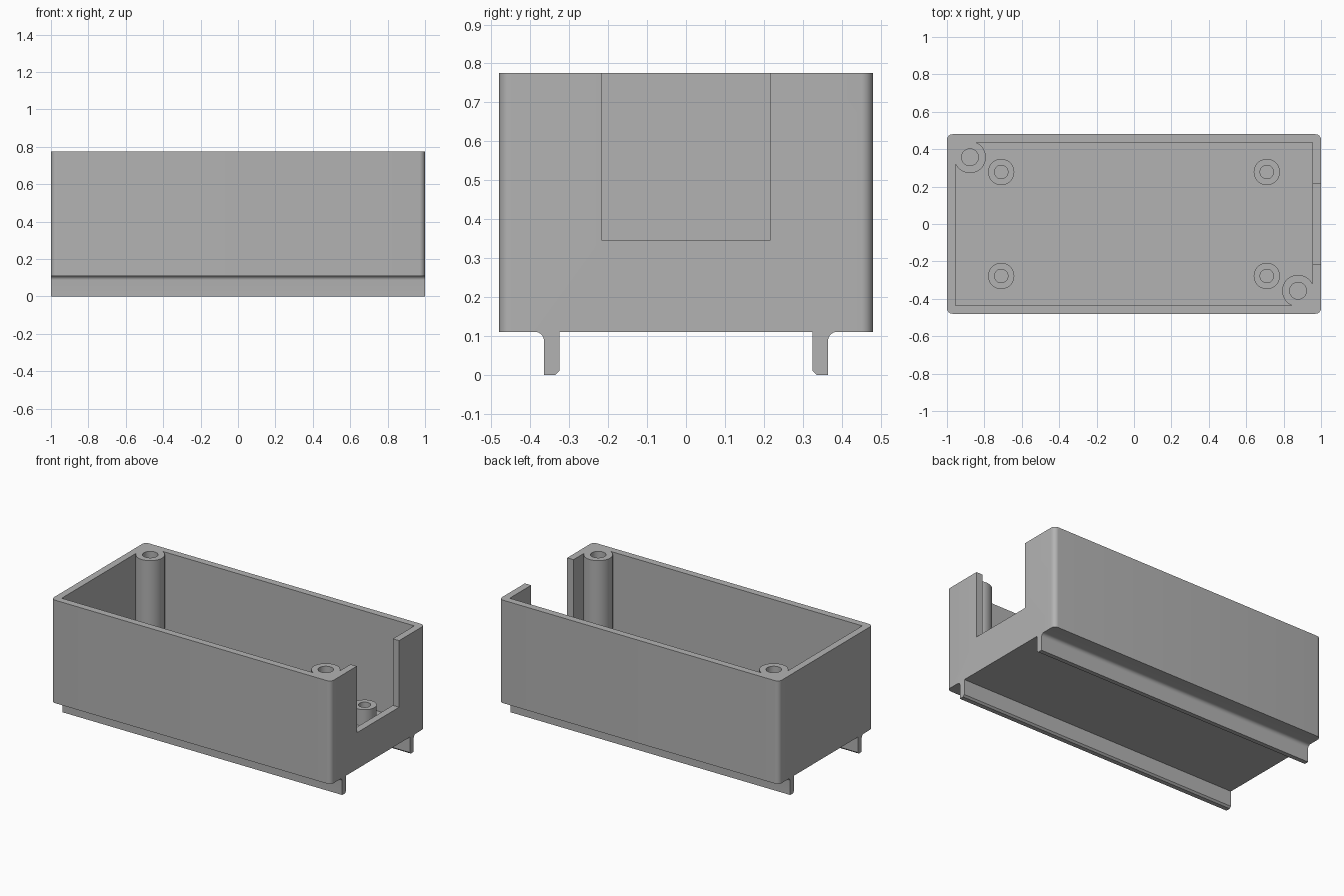
import bpy, bmesh
from math import sin, cos, pi, radians

if "Cube" in bpy.data.objects:
    bpy.data.objects.remove(bpy.data.objects["Cube"], do_unlink=True)

# Main dimensions
HALF_X, HALF_Y, TOP = 1.0, 0.48, 0.775
BASE, FLOOR, WALL = 0.11, 0.155, 0.045
POSTS = [(-0.877, 0.357), (0.877, -0.357)]

grey = bpy.data.materials.new("plain grey")
grey.use_nodes = True
grey.diffuse_color = (0.45, 0.45, 0.45, 1)
grey.node_tree.nodes["Principled BSDF"].inputs["Base Color"].default_value = grey.diffuse_color


def prism(name, points, depth):
    """Extrude a closed loop of 3D points along a vector."""
    bm = bmesh.new()
    face = bm.faces.new([bm.verts.new(p) for p in points])
    side = bmesh.ops.extrude_face_region(bm, geom=[face])["geom"]
    bmesh.ops.translate(bm, vec=depth, verts=[v for v in side if isinstance(v, bmesh.types.BMVert)])
    bmesh.ops.recalc_face_normals(bm, faces=bm.faces)
    mesh = bpy.data.meshes.new(name)
    bm.to_mesh(mesh)
    bm.free()
    mesh.materials.append(grey)
    obj = bpy.data.objects.new(name, mesh)
    bpy.context.collection.objects.link(obj)
    return obj


def box(name, x0, x1, y0, y1, z0, z1):
    return prism(name, [(x0, y0, z0), (x1, y0, z0), (x1, y1, z0), (x0, y1, z0)], (0, 0, z1 - z0))


def cylinder(name, x, y, r, z0, z1, sides=48):
    ring = [(x + r * cos(2 * pi * i / sides), y + r * sin(2 * pi * i / sides), z0) for i in range(sides)]
    return prism(name, ring, (0, 0, z1 - z0))


def cut(obj, cutter):
    """Subtract the cutter and throw it away."""
    cutter.hide_render = True
    mod = obj.modifiers.new("cut", "BOOLEAN")
    mod.operation, mod.solver, mod.object = "DIFFERENCE", "EXACT", cutter
    bpy.context.view_layer.update()
    mesh = bpy.data.meshes.new_from_object(obj.evaluated_get(bpy.context.evaluated_depsgraph_get()))
    obj.modifiers.clear()
    obj.data = mesh
    bpy.data.objects.remove(cutter, do_unlink=True)


def smooth(obj):
    bpy.ops.object.select_all(action="DESELECT")
    obj.select_set(True)
    bpy.context.view_layer.objects.active = obj
    bpy.ops.object.shade_smooth_by_angle(angle=radians(30))


# Enclosure section with both rails: outer fillet at the root, inner chamfer at the tip
fillet = [(0.387 - 0.022 * sin(a), BASE - 0.022 + 0.022 * cos(a))
          for a in [i * pi / 16 for i in range(9)]]
half = [(HALF_Y, TOP), (HALF_Y, BASE)] + fillet + [(0.365, 0), (0.336, 0), (0.325, 0.011), (0.325, BASE)]
section = half + [(-y, z) for y, z in reversed(half)]
body = prism("enclosure_body", [(-HALF_X, y, z) for y, z in section], (2 * HALF_X, 0, 0))

# Round the four upright corners
bm = bmesh.new()
bm.from_mesh(body.data)
corners = [e for e in bm.edges if e.calc_length() > 0.5
           and all(abs(v.co.x) > 0.99 and abs(v.co.y) > 0.47 for v in e.verts)
           and abs(e.verts[0].co.z - e.verts[1].co.z) > 0.5]
bmesh.ops.bevel(bm, geom=corners, offset=0.03, segments=8, profile=0.5, affect="EDGES")
bm.to_mesh(body.data)
bm.free()

# Cavity shaped around the two corner screw posts
ix, iy = HALF_X - WALL, HALF_Y - WALL
cavity = box("cavity", -ix, ix, -iy, iy, FLOOR, 0.9)
for x, y in POSTS:
    cut(cavity, cylinder("post_shape", x, y, 0.085, 0.1, 1.0))
    ex, ey = (1.1 if x > 0 else -1.1), (0.6 if y > 0 else -0.6)
    cut(cavity, box("corner_fill", min(x, ex), max(x, ex), min(y, ey), max(y, ey), 0.1, 1.0))
cut(body, cavity)

# Cable opening in the left end wall, and screw holes in the posts
cut(body, box("opening", 0.93, 1.1, -0.216, 0.216, 0.345, 0.9))
for x, y in POSTS:
    cut(body, cylinder("post_hole", x, y, 0.045, 0.2, 0.9))
smooth(body)

# Four short board standoffs on the floor
for sx, side in ((1, "left"), (-1, "right")):
    for sy, end in ((-1, "front"), (1, "back")):
        x, y = 0.71 * sx, 0.278 * sy
        standoff = cylinder(f"standoff_{end}_{side}", x, y, 0.07, FLOOR - 0.01, 0.26)
        cut(standoff, cylinder("standoff_hole", x, y, 0.036, FLOOR + 0.005, 0.4))
        smooth(standoff)
